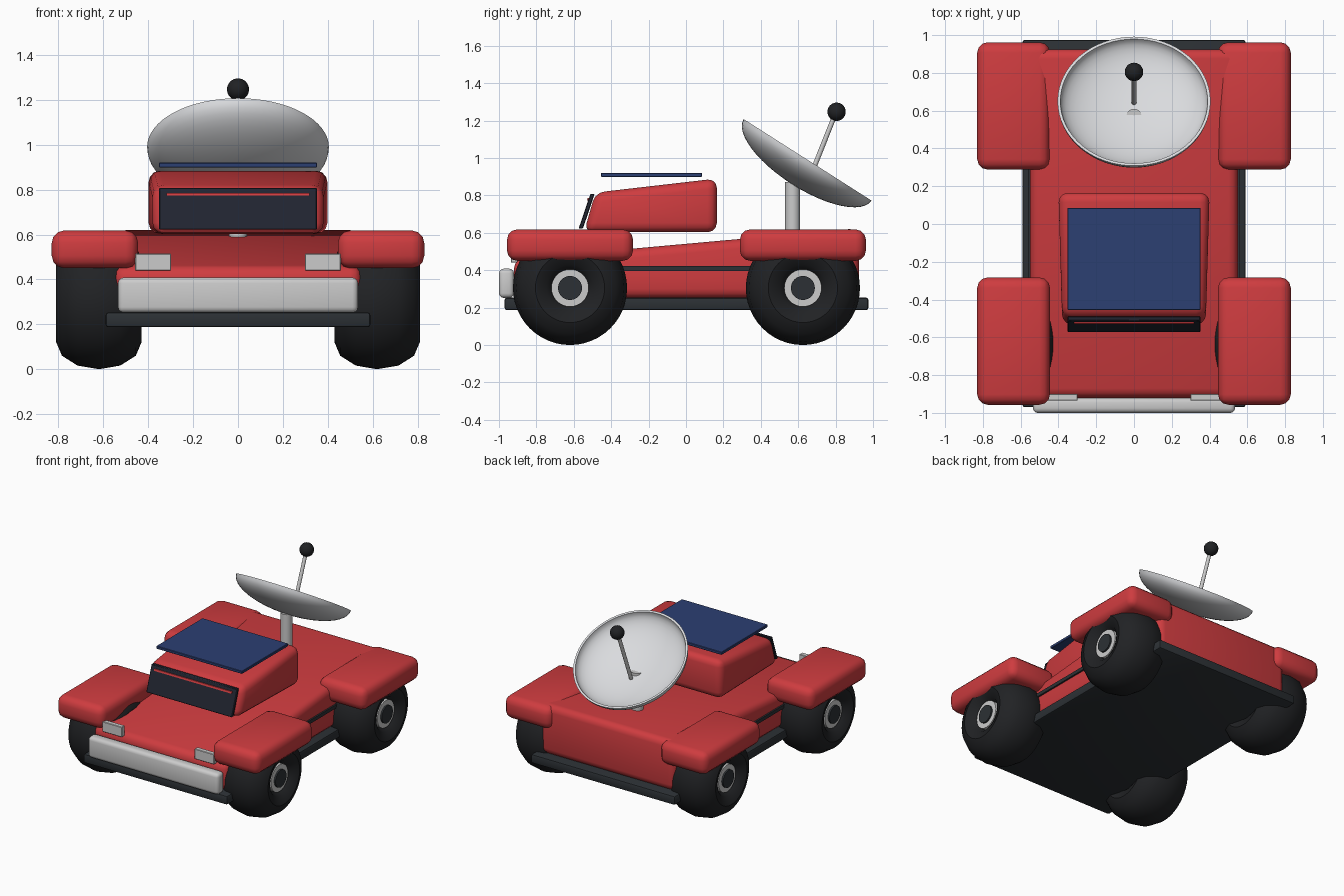
import bpy, bmesh, math
from mathutils import Vector, Matrix

if "Cube" in bpy.data.objects:
    bpy.data.objects.remove(bpy.data.objects["Cube"])


def material(name, rgb):
    m = bpy.data.materials.new(name)
    m.diffuse_color = (*rgb, 1)
    m.use_nodes = True
    m.node_tree.nodes["Principled BSDF"].inputs["Base Color"].default_value = m.diffuse_color
    return m


RED = material("red_paint", (0.62, 0.045, 0.05))
BLACK = material("black_rubber", (0.015, 0.016, 0.018))
DARK = material("dark_trim", (0.025, 0.03, 0.035))
GLASS = material("dark_glass", (0.015, 0.018, 0.03))
BLUE = material("solar_blue", (0.025, 0.05, 0.17))
SILVER = material("silver", (0.6, 0.61, 0.63))
PALE = material("pale_grey", (0.7, 0.71, 0.73))


def finish(bm, name, mat, angle=35):
    bmesh.ops.recalc_face_normals(bm, faces=bm.faces)
    me = bpy.data.meshes.new(name)
    bm.to_mesh(me)
    bm.free()
    me.materials.append(mat)
    ob = bpy.data.objects.new(name, me)
    bpy.context.collection.objects.link(ob)
    bpy.ops.object.select_all(action='DESELECT')
    ob.select_set(True)
    bpy.context.view_layer.objects.active = ob
    bpy.ops.object.shade_smooth_by_angle(angle=math.radians(angle))
    return ob


def box(name, x, y, z, mat, bevel=0.0, segments=3, edit=None):
    bm = bmesh.new()
    bmesh.ops.create_cube(bm, size=1)
    for v in bm.verts:
        v.co = Vector([r[0] if c < 0 else r[1] for c, r in zip(v.co, (x, y, z))])
        if edit:
            edit(v.co)
    if bevel:
        bmesh.ops.bevel(bm, geom=bm.edges[:], offset=bevel, segments=segments,
                        profile=0.5, affect='EDGES', clamp_overlap=True)
    return finish(bm, name, mat)


def rod(name, a, b, radius, mat, sides=32):
    a, b = Vector(a), Vector(b)
    bm = bmesh.new()
    bmesh.ops.create_cone(bm, cap_ends=True, segments=sides, radius1=radius,
                          radius2=radius, depth=(b - a).length)
    turn = (b - a).to_track_quat('Z', 'Y').to_matrix().to_4x4()
    bm.transform(Matrix.Translation((a + b) / 2) @ turn)
    return finish(bm, name, mat)


def lathe(name, ring, matrix, mat, closed, steps=48):
    """Spin (radius, height) points around z, then place."""
    bm = bmesh.new()
    vs = [bm.verts.new((r, 0, h)) for r, h in ring]
    n = len(vs)
    es = [bm.edges.new((vs[i], vs[(i + 1) % n])) for i in range(n if closed else n - 1)]
    bmesh.ops.spin(bm, geom=vs + es, cent=(0, 0, 0), axis=(0, 0, 1),
                   angle=math.tau, steps=steps, use_merge=True)
    bmesh.ops.remove_doubles(bm, verts=bm.verts, dist=1e-5)
    bm.transform(matrix)
    return finish(bm, name, mat, 45)


# chassis and bumper
box("chassis", (-.59, .59), (-.97, .975), (.187, .253), DARK, .012, 2)
box("front_bumper", (-.535, .535), (-1.0, -.92), (.252, .408), SILVER, .025)


# body with a top that rises to the back
def slope_body(co):
    if co.z > .4:
        co.z = .541 + .09 * co.y


box("body", (-.55, .55), (-.92, .925), (.25, .6), RED, .05, edit=slope_body)


# cabin with leaning front and sloping roof, slightly narrower at the front
def shape_cabin(co):
    if co.y < 0:
        co.x *= .95
        if co.z > .7:
            co.y, co.z = -.485, .815


box("cabin", (-.4, .4), (-.545, .165), (.603, .89), RED, .05, edit=shape_cabin)


# windscreen and its red strip
def lean(co):
    co.y -= (co.z - .62) * -.34


box("windscreen", (-.352, .352), (-.575, -.552), (.622, .808), GLASS, .004, 1, lean)
box("windscreen_strip", (-.318, .318), (-.582, -.565), (.773, .786), RED, edit=lean)

# solar panel
box("solar_panel", (-.352, .352), (-.455, .086), (.899, .92), BLUE, .003, 1)

# headlights, side stripes, fenders and wheels
tyre_ring = [(.185 + .12 * math.sin(t), .19 * math.cos(t))
             for t in (i * math.tau / 12 for i in range(12))]
for s, side in ((-1, "left"), (1, "right")):
    def span(a, b):
        return tuple(sorted((s * a, s * b)))
    box(f"headlight_{side}", span(.298, .458), (-.935, -.9), (.44, .515), SILVER, .003, 1)
    box(f"side_stripe_{side}", span(.54, .562), (-.6, .6), (.397, .423), DARK)
    for cy, end in ((-.62, "front"), (.625, "rear")):
        tag = f"{end}_{side}"
        box(f"fender_{tag}", span(.445, .83), (cy - .337, cy + .337), (.45, .618), RED, .055)
        place = Matrix.Translation((s * .62, cy, .305)) @ Matrix.Rotation(math.pi / 2, 4, 'Y')
        lathe(f"tyre_{tag}", tyre_ring, place, BLACK, True)
        rod(f"hub_{tag}", (s * .46, cy, .305), (s * .775, cy, .305), .1, SILVER)
        rod(f"hub_cap_{tag}", (s * .7, cy, .305), (s * .787, cy, .305), .064, DARK)

# dish on its mast: a shallow bowl tilted to the back
rod("mast", (0, .57, .59), (0, .57, .872), .04, SILVER)
outer = [(.405 * math.sin(t), -.155 * math.cos(t))
         for t in (i * math.pi / 24 for i in range(13))]
inner = [(r * .963, h * .9) for r, h in reversed(outer)]
tilt = Matrix.Translation((0, .65, .99)) @ Matrix.Rotation(math.radians(-32.5), 4, 'X')
lathe("dish", outer + inner, tilt, PALE, False, 64)

# receiver rod and ball
rod("receiver_rod", (0, .643, .845), (0, .8, 1.24), .013, SILVER, 16)
bm = bmesh.new()
bmesh.ops.create_uvsphere(bm, u_segments=32, v_segments=16, radius=.049,
                          matrix=Matrix.Translation((0, .805, 1.247)))
finish(bm, "receiver_ball", BLACK)
